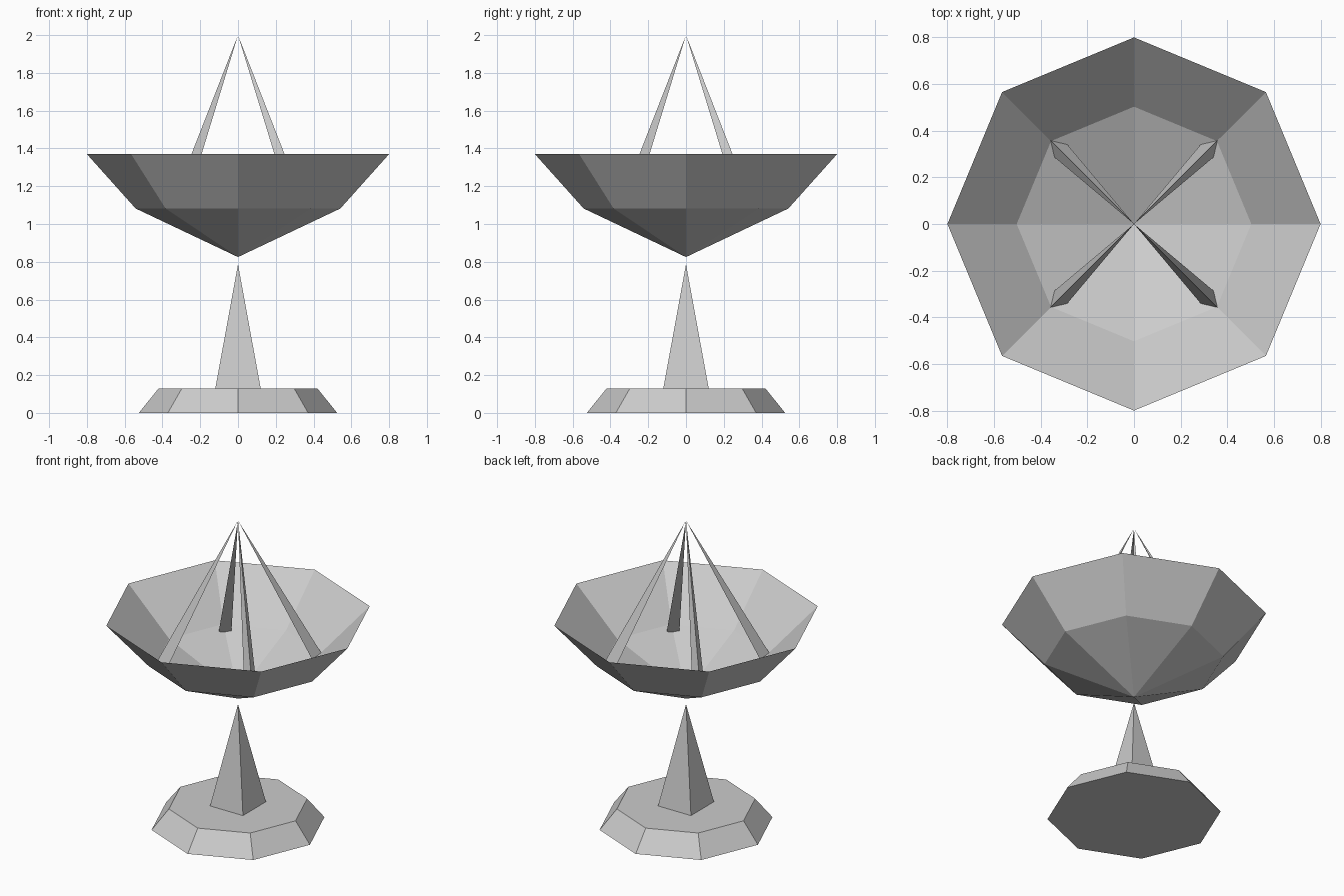
import bpy, bmesh
from math import cos, sin, pi, radians

if "Cube" in bpy.data.objects:
    bpy.data.objects.remove(bpy.data.objects["Cube"])


def loft(name, sides, profile, start=0.0):
    """Revolve (radius, z) points into flat facets; radius 0 makes a tip, open ends are capped."""
    bm = bmesh.new()
    rings = []
    for r, z in profile:
        if r == 0:
            rings.append([bm.verts.new((0, 0, z))] * sides)
        else:
            rings.append([bm.verts.new((r * cos(start + 2 * pi * i / sides),
                                        r * sin(start + 2 * pi * i / sides), z))
                          for i in range(sides)])
    for a, b in zip(rings, rings[1:]):
        for i in range(sides):
            j = (i + 1) % sides
            quad = list(dict.fromkeys((a[i], a[j], b[j], b[i])))
            bm.faces.new(quad)
    for ring, (r, z) in ((rings[0], profile[0]), (rings[-1], profile[-1])):
        if r > 0:
            bm.faces.new(ring)
    return finish(name, bm)


def finish(name, bm):
    bmesh.ops.recalc_face_normals(bm, faces=bm.faces)
    mesh = bpy.data.meshes.new(name)
    bm.to_mesh(mesh)
    bm.free()
    obj = bpy.data.objects.new(name, mesh)
    bpy.context.collection.objects.link(obj)
    return obj


# Octagonal foot
loft("base", 8, [(0.525, 0), (0.42, 0.13)])

# Square tapering pedestal
loft("pedestal", 4, [(0.12 * 2 ** 0.5, 0.13), (0, 0.787)], pi / 4)

# Faceted dish: outer skin up to a sharp rim, then back down the inner skin
loft("dish", 8, [(0, 0.825), (0.542, 1.082), (0.8, 1.37), (0.503, 1.085), (0, 0.86)])

# Three-sided struts leaning in to a common tip
for k in range(4):
    a = radians(45 + 90 * k)
    bm = bmesh.new()
    foot = [bm.verts.new((r * cos(a) - t * sin(a), r * sin(a) + t * cos(a), z))
            for r, t, z in ((0.505, 0, 1.087), (0.447, 0.039, 1.058), (0.447, -0.039, 1.058))]
    tip = bm.verts.new((0, 0, 2))
    bm.faces.new(foot)
    for i in range(3):
        bm.faces.new((foot[i], foot[(i + 1) % 3], tip))
    finish(f"strut_{k + 1}", bm)
